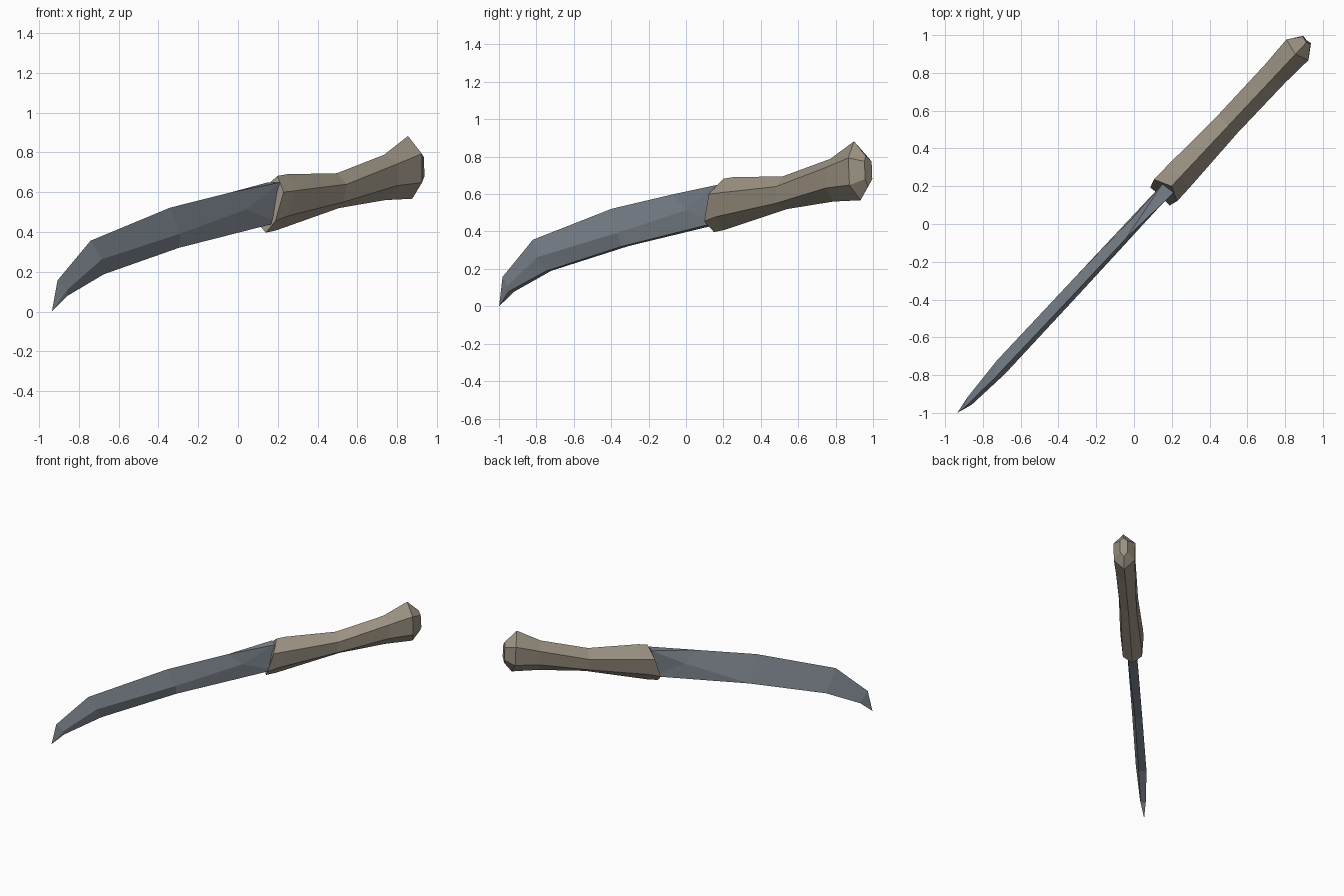
import bpy, bmesh
from mathutils import Vector

if "Cube" in bpy.data.objects:
    bpy.data.objects.remove(bpy.data.objects["Cube"])

# The knife lies in a vertical plane: s runs along it, w across it, z is up
ALONG = Vector((0.684, 0.729, 0))
ACROSS = Vector((0.729, -0.684, 0))


def material(name, colour):
    m = bpy.data.materials.new(name)
    m.diffuse_color = (*colour, 1)
    m.use_nodes = True
    m.node_tree.nodes["Principled BSDF"].inputs["Base Color"].default_value = m.diffuse_color
    return m


def point(bm, s, w, z):
    return bm.verts.new(ALONG * s + ACROSS * w + Vector((0, 0, z)))


def bridge(bm, a, b):
    n = len(a)
    for i in range(n):
        j = (i + 1) % n
        bm.faces.new((a[i], a[j], b[j], b[i]))


def finish(bm, name, mat):
    bmesh.ops.recalc_face_normals(bm, faces=bm.faces)
    mesh = bpy.data.meshes.new(name)
    bm.to_mesh(mesh)
    bm.free()
    mesh.materials.append(mat)
    obj = bpy.data.objects.new(name, mesh)
    bpy.context.collection.objects.link(obj)
    return obj


steel = material("blue grey steel", (0.205, 0.235, 0.27))
grip = material("brown grey grip", (0.33, 0.285, 0.225))

# Handle: six-sided rings given as top, upper side, lower side, bottom
# top (s, z), upper side (s, w, z), lower side (s, w, z), bottom (s, z)
handle_rings = [
    ((0.282, 0.682), (0.245, 0.084, 0.60), (0.20, 0.070, 0.455), (0.205, 0.397)),
    ((0.350, 0.690), (0.340, 0.083, 0.608), (0.29, 0.070, 0.480), (0.276, 0.407)),
    ((0.718, 0.695), (0.726, 0.070, 0.64), (0.71, 0.058, 0.550), (0.742, 0.520)),
    ((1.065, 0.788), (1.094, 0.072, 0.742), (1.094, 0.070, 0.633), (1.08, 0.56)),
    ((1.240, 0.882), (1.265, 0.080, 0.793), (1.27, 0.076, 0.648), (1.28, 0.567)),
    ((1.325, 0.805), (1.335, 0.028, 0.775), (1.34, 0.028, 0.680), (1.335, 0.640)),
]
bm = bmesh.new()
rings = []
for top, up, low, bottom in handle_rings:
    ring = [(top[0], 0.008, top[1]), up, low, (bottom[0], 0, bottom[1]),
            (low[0], -low[1], low[2]), (up[0], -up[1], up[2])]
    rings.append([point(bm, *p) for p in ring])
for a, b in zip(rings, rings[1:]):
    bridge(bm, a, b)
bm.faces.new(rings[0])
bm.faces.new(rings[-1])
finish(bm, "handle", grip)

# Blade: ridged on one side, flat on the other
# each ring: spine, ridge, lower edge, lower edge on the flat side
blade_rings = [
    ((-1.336, 0.010, 0.157), (-1.286, 0.028, 0.108), (-1.28, 0.023, 0.078), (-1.275, -0.015, 0.078)),
    ((-1.104, 0.020, 0.356), (-1.048, 0.045, 0.263), (-1.007, 0.022, 0.188), (-1.020, -0.035, 0.190)),
    ((-0.522, 0.022, 0.522), (-0.468, 0.042, 0.392), (-0.455, 0.018, 0.320), (-0.455, -0.035, 0.322)),
]
bm = bmesh.new()
rings = [[point(bm, *p) for p in ring] for ring in blade_rings]
for a, b in zip(rings, rings[1:]):
    bridge(bm, a, b)

# Tip
tip = point(bm, -1.369, 0.002, 0)
first = rings[0]
for i in range(4):
    bm.faces.new((tip, first[i], first[(i + 1) % 4]))

# Base of the blade, where the sharp spine widens into a flat one
spine, ridge, low_r, low_l = rings[-1]
spine_end = point(bm, -0.08, 0.021, 0.598)
ridge_end = point(bm, 0.027, 0.032, 0.513)
flat_end = point(bm, 0.012, -0.027, 0.520)
top_r = point(bm, 0.265, 0.040, 0.649)
top_l = point(bm, 0.258, -0.036, 0.649)
base_r = point(bm, 0.260, 0.035, 0.448)
base_l = point(bm, 0.260, -0.035, 0.448)
for face in (
    (spine, ridge, ridge_end, spine_end),
    (ridge, low_r, base_r, ridge_end),
    (ridge_end, base_r, top_r),
    (spine_end, ridge_end, top_r),
    (spine_end, top_r, top_l),
    (spine_end, top_l, flat_end),
    (spine, spine_end, flat_end, low_l),
    (flat_end, top_l, base_l),
    (flat_end, base_l, low_l),
    (low_r, low_l, base_l, base_r),
    (top_r, base_r, base_l, top_l),
):
    bm.faces.new(face)
finish(bm, "blade", steel)
